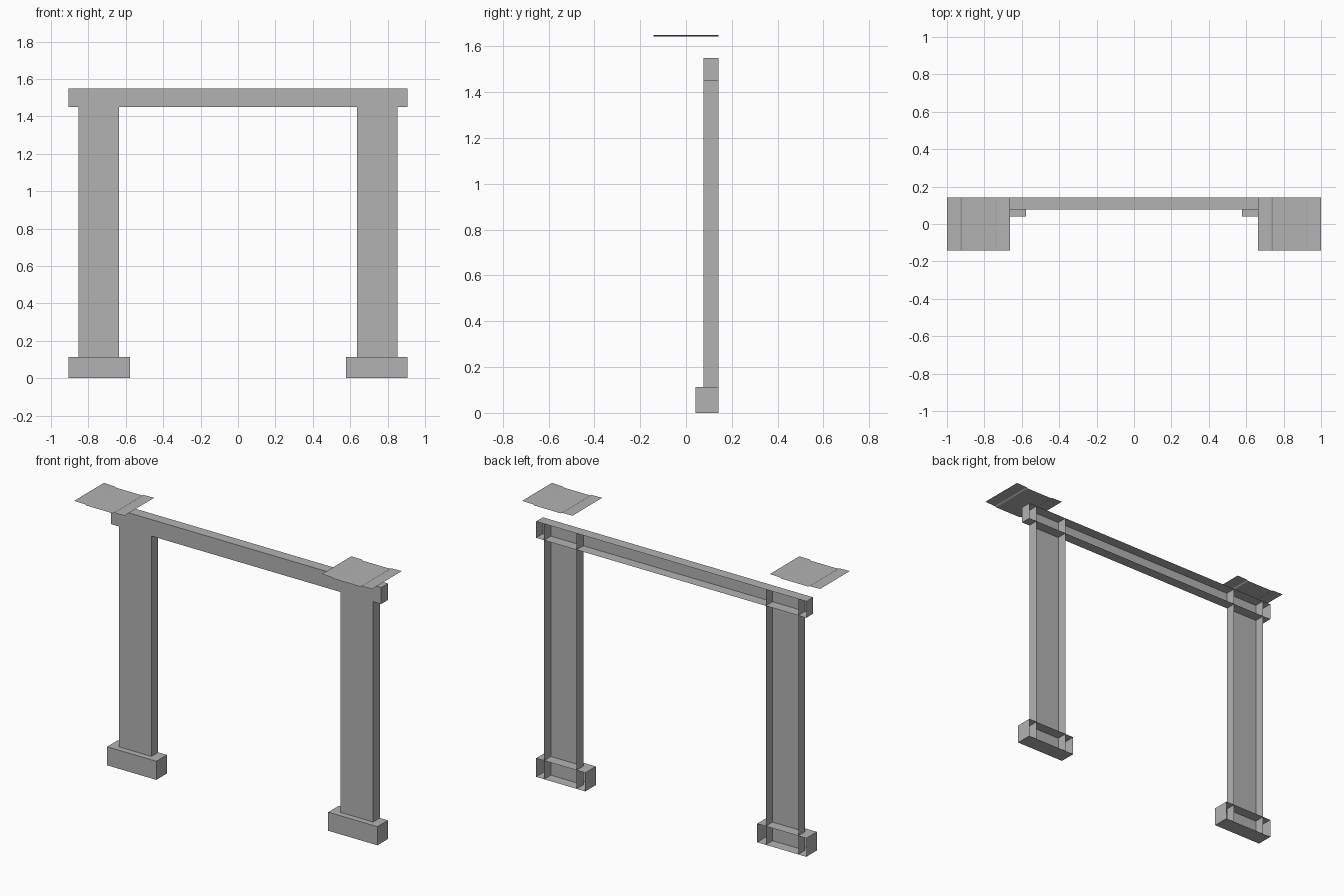
import bpy

if "Cube" in bpy.data.objects:
    bpy.data.objects.remove(bpy.data.objects["Cube"])

grey = bpy.data.materials.new("stone_grey")
grey.diffuse_color = (0.45, 0.45, 0.45, 1)
grey.use_nodes = True
grey.node_tree.nodes["Principled BSDF"].inputs["Base Color"].default_value = grey.diffuse_color

BACK = 0.142


def make(name, verts, faces):
    mesh = bpy.data.meshes.new(name)
    mesh.from_pydata(verts, [], faces)
    mesh.materials.append(grey)
    obj = bpy.data.objects.new(name, mesh)
    bpy.context.collection.objects.link(obj)
    return obj


def open_back_box(name, x0, x1, y0, z0, z1, caps=True):
    """Box without its rear (+y) face; caps adds top and bottom."""
    verts = [(x, y, z) for z in (z0, z1) for x, y in
             ((x0, y0), (x1, y0), (x1, BACK), (x0, BACK))]
    faces = [(0, 1, 5, 4), (1, 2, 6, 5), (3, 0, 4, 7)]
    if caps:
        faces += [(3, 2, 1, 0), (4, 5, 6, 7)]
    return make(name, verts, faces)


def cap_sheet(name, cx):
    """Thin sheet with a slightly lowered middle panel."""
    half = [(-0.169, 1.650), (-0.097, 1.648), (-0.089, 1.643)]
    profile = half + [(-x, z) for x, z in reversed(half)]
    n = len(profile)
    verts = [(cx + x, y, z) for y in (-BACK, BACK) for x, z in profile]
    faces = [(i, i + 1, n + i + 1, n + i) for i in range(n - 1)]
    return make(name, verts, faces)


# Lintel across the top
open_back_box("lintel", -0.907, 0.907, 0.077, 1.45, 1.55)

# Pillars, plinths and floating cap sheets on both sides
for side, s in (("left", -1), ("right", 1)):
    px = sorted((s * 0.853, s * 0.635))
    bx = sorted((s * 0.907, s * 0.577))
    open_back_box(side + "_pillar", px[0], px[1], 0.077, 0.0, 1.55, caps=False)
    open_back_box(side + "_plinth", bx[0], bx[1], 0.041, 0.0, 0.113)
    cap_sheet(side + "_cap_sheet", s * 0.831)
